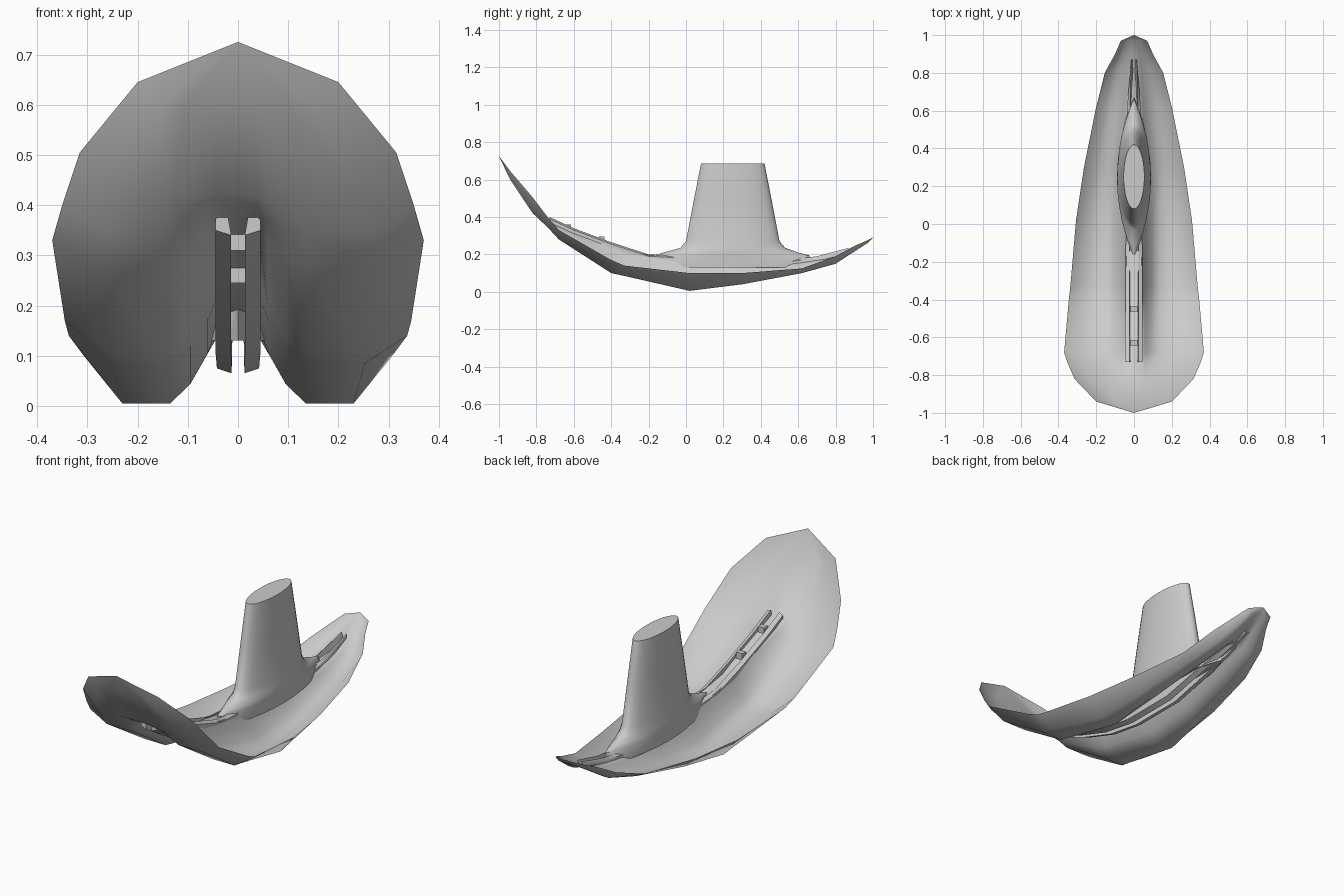
import bpy, bmesh, math

cube = bpy.data.objects.get("Cube")
if cube:
    bpy.data.objects.remove(cube, do_unlink=True)

grey = bpy.data.materials.new("light grey")
grey.use_nodes = True
COLOUR = (0.6, 0.6, 0.6, 1)
grey.diffuse_color = COLOUR
grey.node_tree.nodes["Principled BSDF"].inputs["Base Color"].default_value = COLOUR


def loft(name, rings, closed=True, caps=True, angle=35):
    """Skin a list of equal-length point rings."""
    bm = bmesh.new()
    rows = [[bm.verts.new(p) for p in ring] for ring in rings]
    n = len(rows[0])
    for a, b in zip(rows, rows[1:]):
        for i in range(n if closed else n - 1):
            j = (i + 1) % n
            bm.faces.new((a[i], a[j], b[j], b[i]))
    if caps:
        bm.faces.new(rows[0][::-1])
        bm.faces.new(rows[-1])
    bmesh.ops.remove_doubles(bm, verts=bm.verts, dist=0.0005)
    bmesh.ops.recalc_face_normals(bm, faces=bm.faces)
    if not closed and sum(f.normal.z for f in bm.faces) < 0:
        bmesh.ops.reverse_faces(bm, faces=bm.faces)
    mesh = bpy.data.meshes.new(name)
    bm.to_mesh(mesh)
    bm.free()
    mesh.materials.append(grey)
    ob = bpy.data.objects.new(name, mesh)
    bpy.context.collection.objects.link(ob)
    bpy.ops.object.select_all(action='DESELECT')
    bpy.context.view_layer.objects.active = ob
    ob.select_set(True)
    bpy.ops.object.shade_smooth_by_angle(angle=math.radians(angle))
    return ob


# Curved shell: y, rim half width, rim z, valley z, ridge z
stations = [
    (-1, 0, .725, .725, .725), (-.94, .2, .645, .60, .60),
    (-.82, .315, .505, .42, .42), (-.74, .35, .40, .345, .38),
    (-.68, .37, .33, .28, .355), (-.4, .345, .17, .10, .25),
    (-.33, .337, .14, .085, .22), (.02, .307, .10, .005, .16),
    (.3, .265, .10, .04, .14), (.62, .2, .125, .10, .16),
    (.8, .155, .19, .15, .18), (.9, .1, .245, .215, .225),
    (.97, .07, .275, .26, .26), (1, 0, .29, .29, .29)]


def shell_section(y, rx, rz, vz, cz):
    s = min(1, rx / .25)
    mix = lambda k: vz + (cz - vz) * k
    half = [(.04 * s, cz), (.06 * s, mix(.65)), (.095 * s, mix(.25)),
            (.135 * s, vz), (.75 * rx, vz), (rx, rz)]
    return ([(-x, y, z) for x, z in reversed(half)] + [(0, y, cz)]
            + [(x, y, z) for x, z in half])


loft("curved_shell", [shell_section(*s) for s in stations],
     closed=False, caps=False, angle=60)

# Twin rails under the ridge: y, bottom z, top z, outer x
rail = [(-.73, .34, .40, .045), (-.6, .26, .34, .045), (-.4, .17, .265, .045),
        (-.2, .10, .20, .045), (0, .065, .19, .042), (.3, .065, .19, .042),
        (.55, .12, .17, .04), (.7, .15, .19, .03), (.87, .2, .235, .014)]
for side, label in ((1, "left"), (-1, "right")):
    rings = []
    for y, low, top, out in rail:
        inner = out * .3
        rings.append([(side * inner, y, low), (side * out, y, low + .01),
                      (side * out, y, top - .01), (side * (inner + .01), y, top)])
    loft(label + "_rail", rings)

# Tall tapered fin, flaring to a pointed foot: z, y start, y end, half width, sharpness
fin = [(.13, -.17, .68, .088, 2), (.195, -.17, .66, .09, 1.9),
       (.21, -.12, .60, .09, 1.6), (.235, -.03, .53, .088, 1.2),
       (.27, 0, .50, .08, 1), (.48, .04, .46, .068, 1), (.685, .08, .42, .055, 1)]


def fin_ring(z, y0, y1, w, power, n=32):
    ring = []
    for i in range(n):
        t = math.tau * i / n
        s = math.sin(t)
        ring.append((math.copysign(abs(s) ** power * w, s),
                     (y0 + y1) / 2 - math.cos(t) * (y1 - y0) / 2, z))
    return ring


loft("tapered_fin", [fin_ring(*r) for r in fin], angle=50)

# Small brackets bridging the rails
for name, y, z in (("front_bracket", -.63, .34), ("rear_bracket", -.45, .275)):
    loft(name, [[(-.018, y + d, z - .03), (.018, y + d, z - .03),
                 (.018, y + d, z + .02), (-.018, y + d, z + .02)]
                for d in (-.015, .015)])
